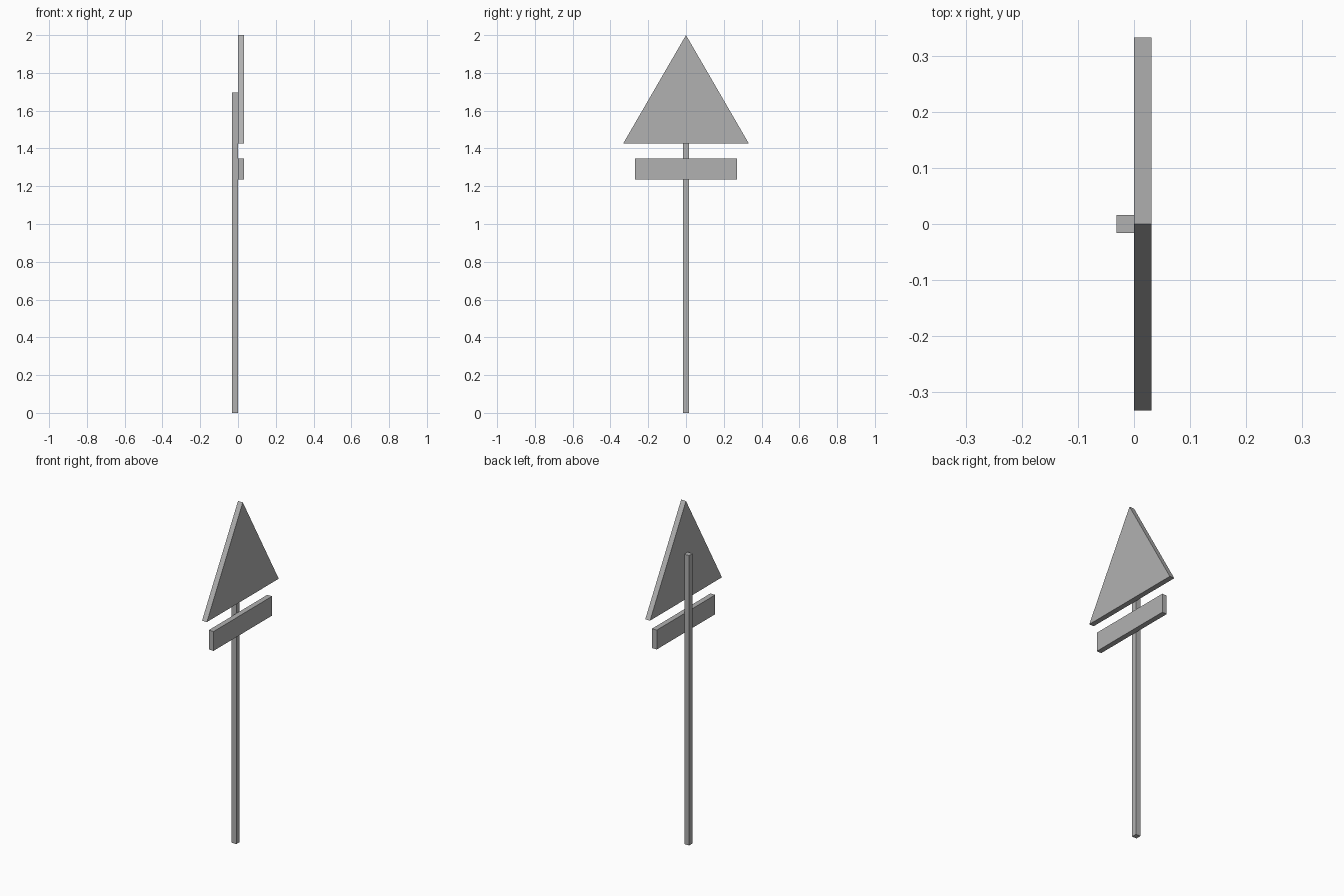
import bpy, bmesh

if "Cube" in bpy.data.objects:
    bpy.data.objects.remove(bpy.data.objects["Cube"])

T = 0.031  # plate thickness

# Dark grey shared by all parts
grey = bpy.data.materials.new("dark_grey")
grey.diffuse_color = (0.44, 0.44, 0.44, 1.0)
grey.use_nodes = True
grey.node_tree.nodes["Principled BSDF"].inputs["Base Color"].default_value = grey.diffuse_color


def prism(name, outline, x0, x1):
    """Extrude a (y, z) outline along x from x0 to x1."""
    bm = bmesh.new()
    face = bm.faces.new([bm.verts.new((x0, y, z)) for y, z in outline])
    ext = bmesh.ops.extrude_face_region(bm, geom=[face])
    moved = [v for v in ext["geom"] if isinstance(v, bmesh.types.BMVert)]
    bmesh.ops.translate(bm, verts=moved, vec=(x1 - x0, 0, 0))
    bmesh.ops.recalc_face_normals(bm, faces=bm.faces)
    mesh = bpy.data.meshes.new(name)
    bm.to_mesh(mesh)
    bm.free()
    mesh.materials.append(grey)
    obj = bpy.data.objects.new(name, mesh)
    bpy.context.collection.objects.link(obj)
    return obj


def rect(half_width, z0, z1):
    return [(-half_width, z0), (half_width, z0), (half_width, z1), (-half_width, z1)]


# Square post behind the plates
prism("post", rect(0.016, 0.0, 1.695), -T, 0.0)

# Triangular warning plate
prism("triangle_plate", [(-0.332, 1.427), (0.332, 1.427), (0.0, 2.0)], 0.0, T)

# Supplementary rectangular plate
prism("lower_plate", rect(0.27, 1.235, 1.348), 0.0, T)
